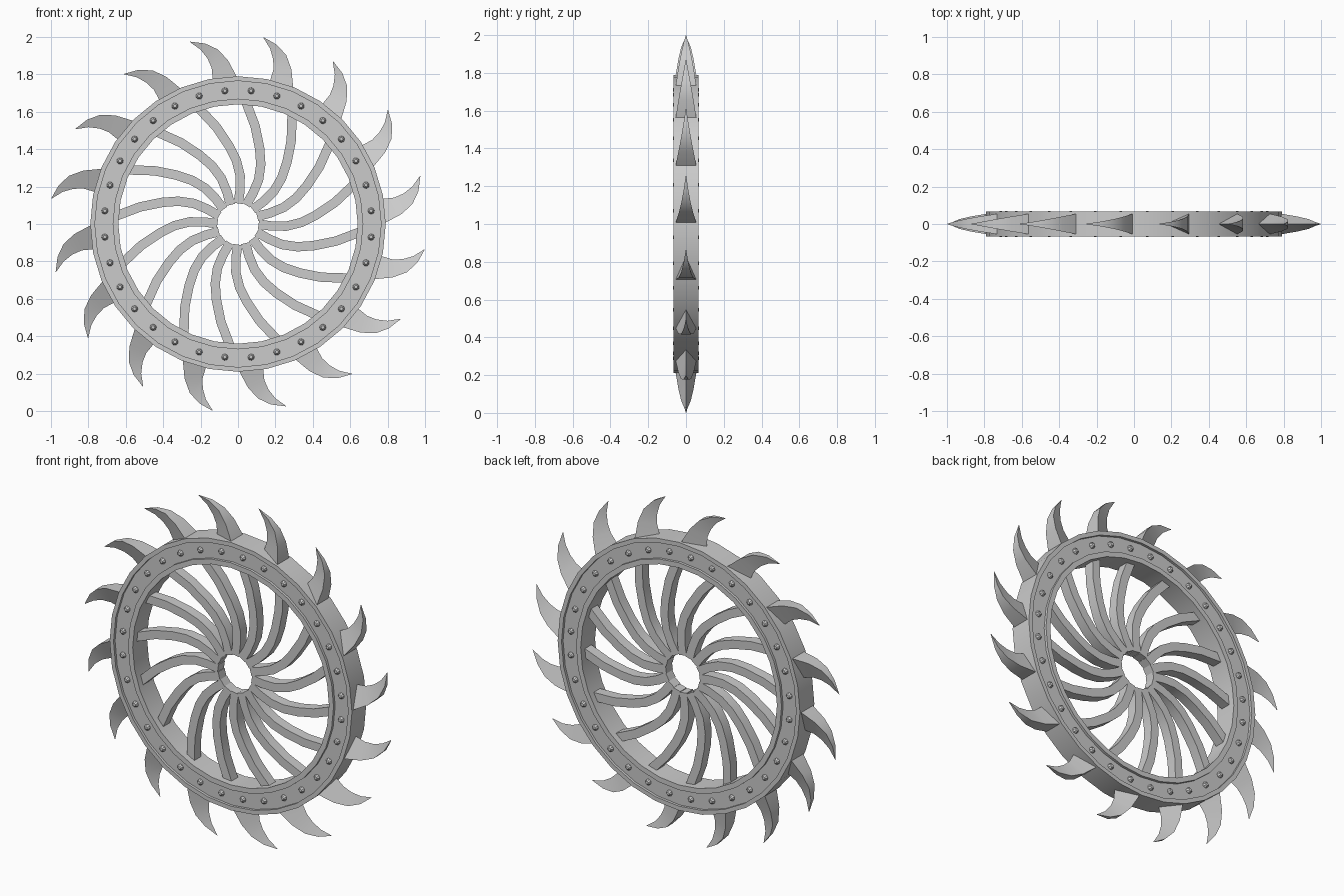
import bpy, bmesh, math
from mathutils import Matrix, Vector

if "Cube" in bpy.data.objects:
    bpy.data.objects.remove(bpy.data.objects["Cube"])

grey = bpy.data.materials.new("steel_grey")
grey.use_nodes = True
grey.diffuse_color = (0.6, 0.6, 0.6, 1)
grey.node_tree.nodes["Principled BSDF"].inputs["Base Color"].default_value = (0.6, 0.6, 0.6, 1)


def turn(step, count):
    """Clockwise turn about the axle, seen from the front."""
    return Matrix.Rotation(math.tau * step / count, 3, 'Y')


def loft(bm, sections, closed=False):
    """Skin a list of equal-sized loops of points, capping open ends."""
    loops = [[bm.verts.new(p) for p in s] for s in sections]
    n = len(loops[0])
    pairs = list(zip(loops, loops[1:]))
    if closed:
        pairs.append((loops[-1], loops[0]))
    else:
        bm.faces.new(loops[0])
        bm.faces.new(loops[-1])
    for a, b in pairs:
        for i in range(n):
            j = (i + 1) % n
            bm.faces.new((a[i], a[j], b[j], b[i]))


def finish(name, bm):
    bmesh.ops.remove_doubles(bm, verts=bm.verts, dist=0.0001)
    bmesh.ops.dissolve_degenerate(bm, edges=bm.edges, dist=0.0001)
    bmesh.ops.recalc_face_normals(bm, faces=bm.faces)
    mesh = bpy.data.meshes.new(name)
    bm.to_mesh(mesh)
    bm.free()
    mesh.materials.append(grey)
    obj = bpy.data.objects.new(name, mesh)
    obj.location.z = 1
    bpy.context.collection.objects.link(obj)
    bpy.ops.object.select_all(action='DESELECT')
    obj.select_set(True)
    bpy.context.view_layer.objects.active = obj
    bpy.ops.object.shade_smooth_by_angle(angle=math.radians(30))


# Rim: a ring with a shallow channel on both faces
half, floor = 0.067, 0.052
side = [(0.64, half), (0.67, half), (0.67, floor), (0.765, floor), (0.765, half), (0.79, half)]
profile = side + [(r, -y) for r, y in reversed(side)]
bm = bmesh.new()
loft(bm, [[turn(k, 32) @ Vector((0, y, r)) for r, y in profile] for k in range(32)], closed=True)
finish("rim", bm)

# Rivets along both channels
bm = bmesh.new()
for k in range(32):
    for y in (-floor, floor):
        place = turn(k + 0.5, 32).to_4x4() @ Matrix.Translation((0, y, 0.715))
        place = place @ Matrix.Rotation(math.pi / 2, 4, 'X')
        bmesh.ops.create_uvsphere(bm, u_segments=8, v_segments=6, radius=0.018, matrix=place)
finish("rivets", bm)

# Spokes: bent square bars, overlapping at the open hub
path = [(0.66, 3.5), (0.53, 10), (0.42, 16), (0.34, 21), (0.26, 25), (0.18, 26), (0.11, 23)]
points = [Vector((r * math.sin(math.radians(a)), 0, r * math.cos(math.radians(a)))) for r, a in path]
bm = bmesh.new()
for k in range(16):
    rot = turn(k, 16)
    sections = []
    for i, p in enumerate(points):
        along = (points[min(i + 1, len(points) - 1)] - points[max(i - 1, 0)]).normalized()
        across = Vector((along.z, 0, -along.x)) * 0.025
        deep = Vector((0, 0.03, 0))
        sections.append([rot @ q for q in (p - across - deep, p + across - deep,
                                           p + across + deep, p - across + deep)])
    loft(bm, sections)
finish("spokes", bm)

# Claws: curved spikes with a broad back and a sharp inner ridge
back = [(0, 0.775), (-0.053, 0.874), (-0.107, 0.933), (-0.176, 0.965), (-0.257, 0.975)]
ridge = [(-0.134, 0.765), (-0.141, 0.835), (-0.163, 0.885), (-0.2, 0.932), (-0.257, 0.975)]
widths = [0.057, 0.04, 0.026, 0.013, 0.001]
bm = bmesh.new()
for k in range(16):
    rot = turn(k, 16)
    loft(bm, [[rot @ Vector(v) for v in ((bx, -w, bz), (bx, w, bz), (rx, 0, rz))]
              for (bx, bz), (rx, rz), w in zip(back, ridge, widths)][:-1]
         + [[rot @ Vector((-0.257, s, 0.975 - d)) for s, d in ((-0.001, 0), (0.001, 0), (0, 0.002))]])
finish("claws", bm)
